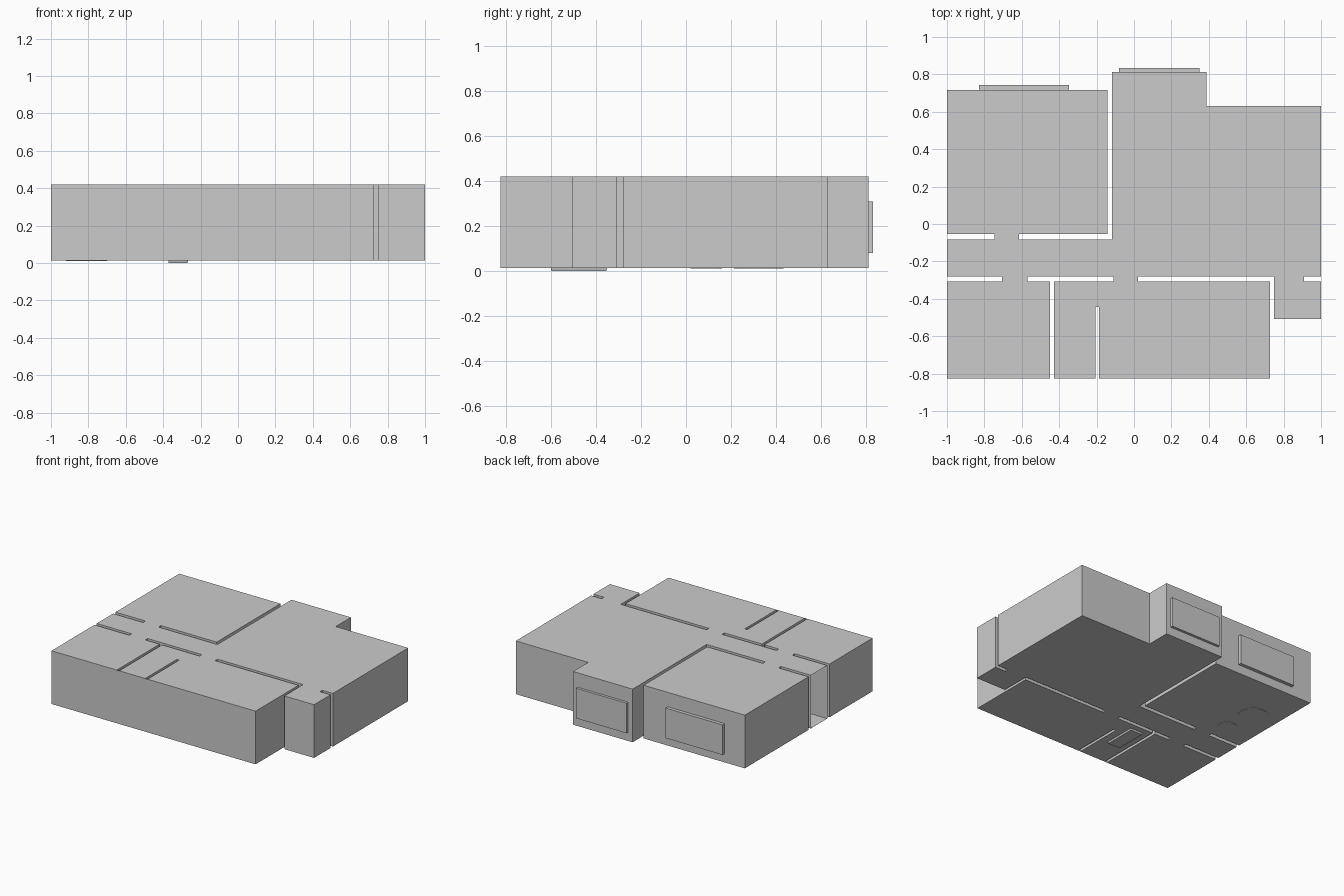
import bpy, bmesh, math

if "Cube" in bpy.data.objects:
    bpy.data.objects.remove(bpy.data.objects["Cube"])

Z0, Z1 = 0.013, 0.42


def make_object(name, bm):
    mesh = bpy.data.meshes.new(name)
    bm.to_mesh(mesh)
    bm.free()
    ob = bpy.data.objects.new(name, mesh)
    bpy.context.collection.objects.link(ob)
    return ob


def box(name, x0, x1, y0, y1, z0, z1, taper=0.0):
    # taper pulls the bottom face inwards
    bm = bmesh.new()
    bmesh.ops.create_cube(bm, size=1)
    for v in bm.verts:
        low = v.co.z < 0
        t = taper if low else 0
        v.co = (x0 + t if v.co.x < 0 else x1 - t,
                y0 + t if v.co.y < 0 else y1 - t,
                z0 if low else z1)
    return make_object(name, bm)


# Plan rectangles: x0, x1, y0, y1
rooms = [
    (-1, -.143, -.053, .717),                        # back left room
    (-1, 1, -.28, -.082), (-.117, 1, -.082, .63),    # hallway and living room
    (-.117, .387, .63, .813),                        # bay
    (-1, -.448, -.827, -.308),                       # front left room
    (-.427, -.207, -.827, -.308),                    # bathroom
    (-.207, -.187, -.443, -.308),                    # passage past the short partition
    (-.187, .728, -.827, -.308),                     # front room
    (.748, 1, -.508, -.308),                         # entry
]
doors = [(-.747, -.615, -.082, -.053), (-.705, -.57, -.308, -.28),
         (-.11, .022, -.308, -.28), (.748, .91, -.308, -.28)]
plan = rooms + doors
xs = sorted({v for r in plan for v in r[:2]})
ys = sorted({v for r in plan for v in r[2:]})


def filled(i, j):
    if not (0 <= i < len(xs) - 1 and 0 <= j < len(ys) - 1):
        return False
    cx, cy = (xs[i] + xs[i + 1]) / 2, (ys[j] + ys[j + 1]) / 2
    return any(r[0] < cx < r[1] and r[2] < cy < r[3] for r in plan)


# Room shell: floor and ceiling over each plan cell, walls along the outline
bm = bmesh.new()


def quad(pts):
    bm.faces.new([bm.verts.new(p) for p in pts])


def wall(a, b):
    quad([(*a, Z0), (*b, Z0), (*b, Z1), (*a, Z1)])


for i in range(len(xs) - 1):
    for j in range(len(ys) - 1):
        if not filled(i, j):
            continue
        x0, x1, y0, y1 = xs[i], xs[i + 1], ys[j], ys[j + 1]
        c = [(x0, y0), (x1, y0), (x1, y1), (x0, y1)]
        quad([(*p, Z1) for p in c])
        quad([(*p, Z0) for p in reversed(c)])
        steps = [(0, -1), (1, 0), (0, 1), (-1, 0)]
        for k, (di, dj) in enumerate(steps):
            # the left end of the hallway stays open
            open_end = k == 3 and x0 == -1 and -.28 <= y0 < -.082
            if not filled(i + di, j + dj) and not open_end:
                wall(c[k], c[(k + 1) % 4])
# front facade closes the slots between the front rooms
for a, b in [(-.448, -.427), (-.207, -.187)]:
    wall((a, -.827), (b, -.827))
bmesh.ops.remove_doubles(bm, verts=bm.verts, dist=1e-5)
bmesh.ops.dissolve_limit(bm, angle_limit=0.01, verts=bm.verts, edges=bm.edges)
make_object("room_shell", bm)

# Window boxes
box("left_window", -.83, -.347, .717, .743, .08, .31)
box("bay_window", -.08, .35, .813, .833, .08, .31)

# Bathtub underside
box("bathtub", -.39, -.25, -.62, -.335, 0, .1, .02)

# Round table and stool bases just under the floor
for name, x, y, r in [("table_base", -.81, .325, .11), ("stool_base", -.77, .09, .07)]:
    bm = bmesh.new()
    bmesh.ops.create_cone(bm, cap_ends=True, segments=24, radius1=r, radius2=r, depth=.01)
    bmesh.ops.translate(bm, verts=bm.verts, vec=(x, y, Z0 + .003))
    make_object(name, bm)
